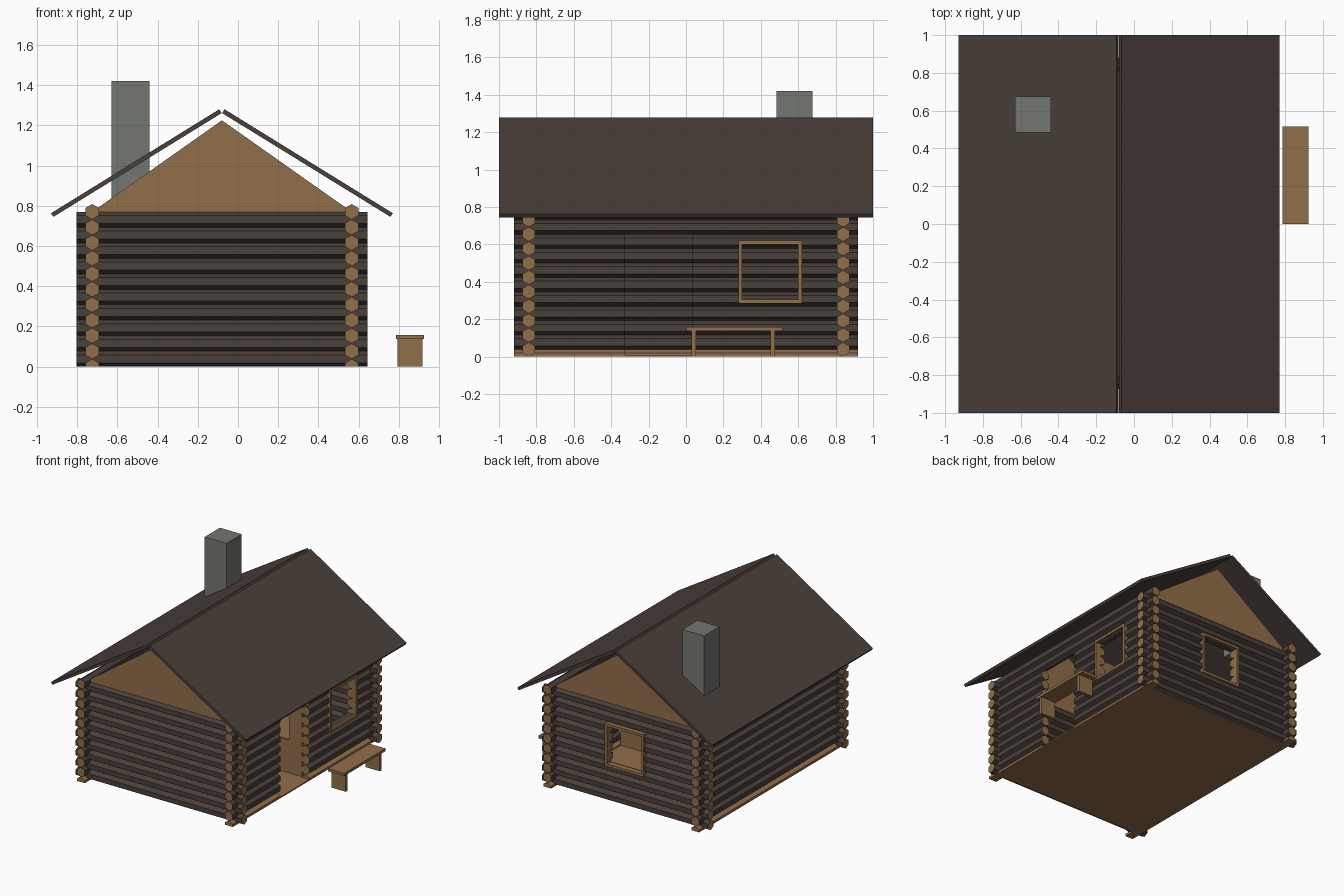
import bpy, bmesh, math
from mathutils import Vector

if "Cube" in bpy.data.objects:
    bpy.data.objects.remove(bpy.data.objects["Cube"])

CX = -0.08            # centre line of the house
HX, HY = 0.645, 0.84  # wall centre offsets
P = 0.077             # log spacing
R = P / 2


def material(name, color):
    m = bpy.data.materials.new(name)
    m.diffuse_color = (*color, 1)
    m.use_nodes = True
    m.node_tree.nodes["Principled BSDF"].inputs["Base Color"].default_value = m.diffuse_color
    return m


DARK = material("dark_stained_wood", (0.068, 0.050, 0.042))
WOOD = material("bare_wood", (0.285, 0.156, 0.068))
STONE = material("grey_stone", (0.175, 0.185, 0.162))


def finish(name, bm, mats):
    bmesh.ops.recalc_face_normals(bm, faces=bm.faces)
    me = bpy.data.meshes.new(name)
    bm.to_mesh(me)
    bm.free()
    for m in mats:
        me.materials.append(m)
    ob = bpy.data.objects.new(name, me)
    bpy.context.collection.objects.link(ob)
    return ob


def prism(bm, profile, a, b, place, side=0, cap=0):
    """Extrude a 2D profile from a to b; place(u, v, t) gives the 3D point."""
    rings = [[bm.verts.new(place(u, v, t)) for u, v in profile] for t in (a, b)]
    n = len(profile)
    for i in range(n):
        j = (i + 1) % n
        f = bm.faces.new((rings[0][i], rings[0][j], rings[1][j], rings[1][i]))
        f.material_index = side
    for r in rings:
        bm.faces.new(r).material_index = cap


def along_x(u, v, t):
    return Vector((t, u, v))


def along_y(u, v, t):
    return Vector((u, t, v))


def box(bm, x0, x1, y0, y1, z0, z1):
    prism(bm, [(x0, z0), (x1, z0), (x1, z1), (x0, z1)], y0, y1, along_y)


def simple_box(name, mat, *dims):
    bm = bmesh.new()
    box(bm, *dims)
    return finish(name, bm, [mat])


def clip(poly, z, keep_above):
    """Cut a convex profile at height z."""
    s = 1 if keep_above else -1
    out = []
    for p, q in zip(poly, poly[1:] + poly[:1]):
        dp, dq = s * (p[1] - z), s * (q[1] - z)
        if dp >= 0:
            out.append(p)
        if dp * dq < 0:
            k = dp / (dp - dq)
            out.append((p[0] + k * (q[0] - p[0]), z))
    zs = [p[1] for p in out]
    return out if len(out) > 2 and max(zs) - min(zs) > 0.002 else None


def log_wall(name, place, u, lo, hi, heights, openings=()):
    bm = bmesh.new()
    for zc in heights:
        hexagon = [(u + R * math.sin(k * math.pi / 3), zc + R * math.cos(k * math.pi / 3))
                   for k in range(6)]
        side = 0
        if zc < 0.01:                       # half log sill of bare wood
            hexagon, side = clip(hexagon, 0, True), 1
        t = lo
        for a, b, z0, z1 in sorted(openings):
            if zc + R < z0 + 0.002 or zc - R > z1 - 0.002:
                continue
            prism(bm, hexagon, t, a, place, side, 1)
            for part in (clip(hexagon, z0, False), clip(hexagon, z1, True)):
                if part:
                    prism(bm, part, a, b, place, side, 1)
            t = b
        prism(bm, hexagon, t, hi, place, side, 1)
    return finish(name, bm, [DARK, WOOD])


# Log walls, interlocking at the corners
x_rows = [R + P * i for i in range(10)]
y_rows = [P * i for i in range(11)]
xlo, xhi = CX - 0.724, CX + 0.724
door_gap = (-0.325, 0.035, 0.01, 0.655)
side_window = (0.30, 0.60, 0.305, 0.60)
back_window = (CX - 0.15, CX + 0.15, 0.305, 0.60)
log_wall("front_wall", along_x, -HY, xlo, xhi, x_rows)
log_wall("back_wall", along_x, HY, xlo, xhi, x_rows, [back_window])
log_wall("left_wall", along_y, CX - HX, -0.92, 0.92, y_rows)
log_wall("right_wall", along_y, CX + HX, -0.92, 0.92, y_rows, [door_gap, side_window])

# Floor
simple_box("floor", WOOD, CX - HX, CX + HX, -HY, HY, 0, 0.01)


# Window frames
def frame(name, place, opening, t0, t1):
    a, b, z0, z1 = opening
    w = 0.02
    bm = bmesh.new()
    for u0, u1, v0, v1 in ((a - w, b + w, z0 - w, z0), (a - w, b + w, z1, z1 + w),
                           (a - w, a, z0, z1), (b, b + w, z0, z1)):
        prism(bm, [(u0, v0), (u1, v0), (u1, v1), (u0, v1)], t0, t1, place)
    return finish(name, bm, [WOOD])


frame("side_window_frame", along_x, side_window, CX + HX + 0.01, CX + HX + 0.045)
frame("back_window_frame", along_y, back_window, HY + 0.01, HY + 0.045)

# Gables
for name, y in (("front_gable", -HY), ("back_gable", HY)):
    bm = bmesh.new()
    prism(bm, [(CX - HX, 0.77), (CX + HX, 0.77), (CX, 1.225)], y - 0.01, y + 0.01, along_y)
    finish(name, bm, [WOOD])

# Roof slabs
for name, s in (("left_roof", -1), ("right_roof", 1)):
    bm = bmesh.new()
    slab = [(0.85, 0.763), (0.838, 0.745), (0.001, 1.261), (0.013, 1.28)]
    prism(bm, [(CX + s * u, v) for u, v in slab], -1, 1, along_y)
    finish(name, bm, [DARK])

# Chimney
simple_box("chimney", STONE, -0.63, -0.44, 0.485, 0.675, 0.78, 1.42)

# Door, swung open into the room, with a small window hole
bm = bmesh.new()
for x0, x1, z0, z1 in ((0.17, 0.53, 0.012, 0.27), (0.17, 0.53, 0.45, 0.65),
                       (0.17, 0.32, 0.27, 0.45), (0.42, 0.53, 0.27, 0.45)):
    box(bm, x0, x1, 0.037, 0.057, z0, z1)
finish("open_door", bm, [WOOD])

# Bench
simple_box("bench_seat", WOOD, 0.785, 0.925, 0, 0.515, 0.137, 0.158)
for name, y in (("bench_front_leg", 0.03), ("bench_back_leg", 0.453)):
    simple_box(name, WOOD, 0.792, 0.918, y, y + 0.024, 0, 0.137)
